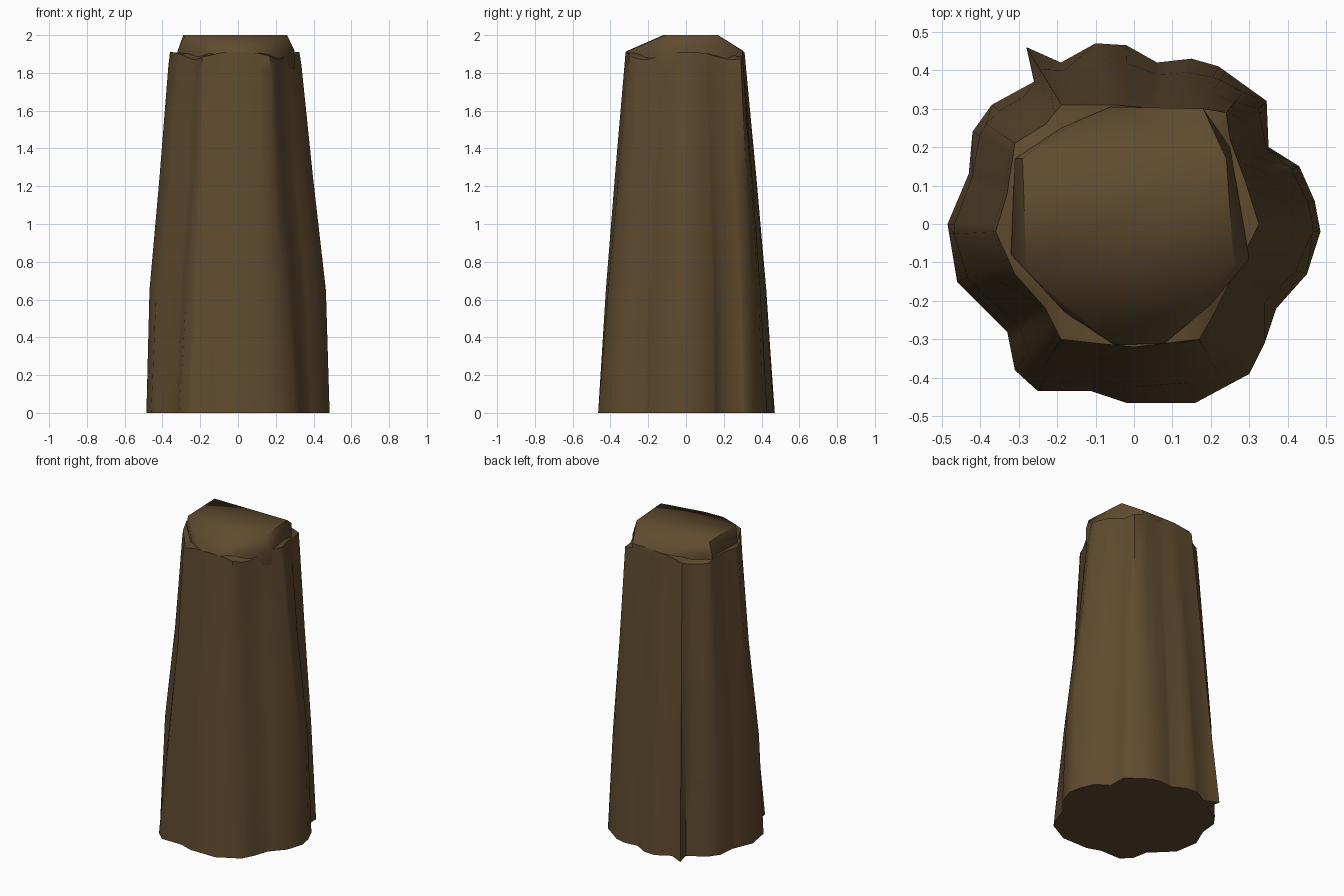
import bpy
import bmesh
import math
from mathutils import Vector

default_cube = bpy.data.objects.get("Cube")
if default_cube:
    bpy.data.objects.remove(default_cube, do_unlink=True)

bark = bpy.data.materials.new("dark_brown_bark")
bark_color = (0.115, 0.069, 0.028, 1)
bark.diffuse_color = bark_color
bark.use_nodes = True
shader = bark.node_tree.nodes["Principled BSDF"]
shader.inputs["Base Color"].default_value = bark_color
shader.inputs["Roughness"].default_value = 0.9


def outline(points):
    """Turn hundredths into vectors sorted by angle about the trunk axis."""
    vectors = [Vector((x, y)) / 100 for x, y in points]
    return sorted(vectors, key=angle_of)


def angle_of(point):
    return math.atan2(point.y, point.x) % math.tau


def cross(a, b):
    return a.x * b.y - a.y * b.x


def reach(points, angle):
    """Distance from the axis to the outline in the given direction."""
    angle %= math.tau
    direction = Vector((math.cos(angle), math.sin(angle)))
    following = next((i for i, p in enumerate(points) if angle_of(p) > angle), 0)
    start, end = points[following - 1], points[following]
    return cross(start, end - start) / cross(direction, end - start)


def soft_reach(points, angle):
    """Outline distance averaged over close directions."""
    return sum(reach(points, angle + 0.05 * k) for k in (-1, 0, 1)) / 3


def finish(bm, name, smooth_angle):
    """Make a brown object from the mesh, smooth except at sharp edges."""
    bmesh.ops.recalc_face_normals(bm, faces=bm.faces)
    mesh = bpy.data.meshes.new(name)
    bm.to_mesh(mesh)
    bm.free()
    mesh.materials.append(bark)
    part = bpy.data.objects.new(name, mesh)
    bpy.context.collection.objects.link(part)
    bpy.ops.object.select_all(action="DESELECT")
    part.select_set(True)
    bpy.context.view_layer.objects.active = part
    bpy.ops.object.shade_smooth_by_angle(angle=math.radians(smooth_angle))


# Fluted foot outline and the simpler outline at the rim
foot = outline([
    (48.5, -2), (47, 6), (43, 15), (35, 20), (34.5, 32), (22, 41), (15, 43),
    (6, 42), (-2, 46.5), (-10, 47), (-19, 42), (-28, 46), (-26, 37),
    (-37, 31), (-42, 24), (-43, 13), (-48.5, 0), (-46, -15), (-33, -28),
    (-31, -38), (-25, -43.5), (-11, -43.5), (-2, -46.5), (16, -46.5),
    (30, -39), (34, -31), (37, -22), (45, -13),
])
rim = outline([
    (32.5, 0), (29, 11), (25, 22), (24, 29), (18, 30), (6, 30), (-5, 31),
    (-19, 31), (-23, 26), (-31, 21), (-33, 8), (-36, -2), (-31, -13),
    (-23, -22), (-19, -30), (-10, -31), (0, -32), (17, -30), (21, -23),
    (26, -13),
])

# Trunk: loft from foot to rim; the front corners lean in sooner
angles = []
for angle in sorted(angle_of(p) for p in foot + rim):
    if not angles or angle - angles[-1] > 0.02:
        angles.append(angle)

levels = [(0, 0, 0, 0), (0.65, 0.1, 0.28, 0.15), (1.25, 0.54, 0.61, 0.2),
          (1.84, 0.93, 0.96, 0.03), (1.91, 1, 1, 0)]
bm = bmesh.new()
rings = []
for height, side_blend, front_blend, corner_lean in levels:
    ring = []
    for angle in angles:
        c, s = math.cos(angle), math.sin(angle)
        corner = math.sin(2 * angle) ** 2
        blend = side_blend * c * c + front_blend * s * s
        if s < 0:
            blend += corner_lean * corner
        low = soft_reach(foot, angle) if height else reach(foot, angle)
        radius = low * (1 - blend) + reach(rim, angle) * blend
        # Chip the four corners of the rim a little lower than its sides
        drop = 0.04 * corner ** 2 if height > 1.8 else 0
        ring.append(bm.verts.new((radius * c, radius * s, height - drop)))
    rings.append(ring)

# Ledge running in under the crown
rings.append([bm.verts.new((v.co.x * 0.8, v.co.y * 0.8, 1.905))
              for v in rings[-1]])
for lower, upper in zip(rings, rings[1:]):
    for i in range(len(angles)):
        bm.faces.new((lower[i - 1], lower[i], upper[i], upper[i - 1]))
bm.faces.new(rings[0])
bm.faces.new(rings[-1])
finish(bm, "trunk", 50)

# Crown: broad flat ridge with sloping front and back shoulders
shoulder = outline([(-31, 17), (-19, 25), (-6, 30.5), (18, 30), (25, 20),
                    (30, -9), (20, -21), (8, -31), (-5, -31.5), (-18, -23),
                    (-32, -8)])
plateau = outline([(-29, 17), (24, 17), (26, -11), (-28, -12)])
bm = bmesh.new()
for points, height in ((shoulder, 1.82), (shoulder, 1.915), (plateau, 2)):
    for p in points:
        bm.verts.new((p.x, p.y, height))
bmesh.ops.convex_hull(bm, input=bm.verts)
bmesh.ops.dissolve_limit(bm, angle_limit=0.01, verts=bm.verts, edges=bm.edges)
finish(bm, "crown", 50)
